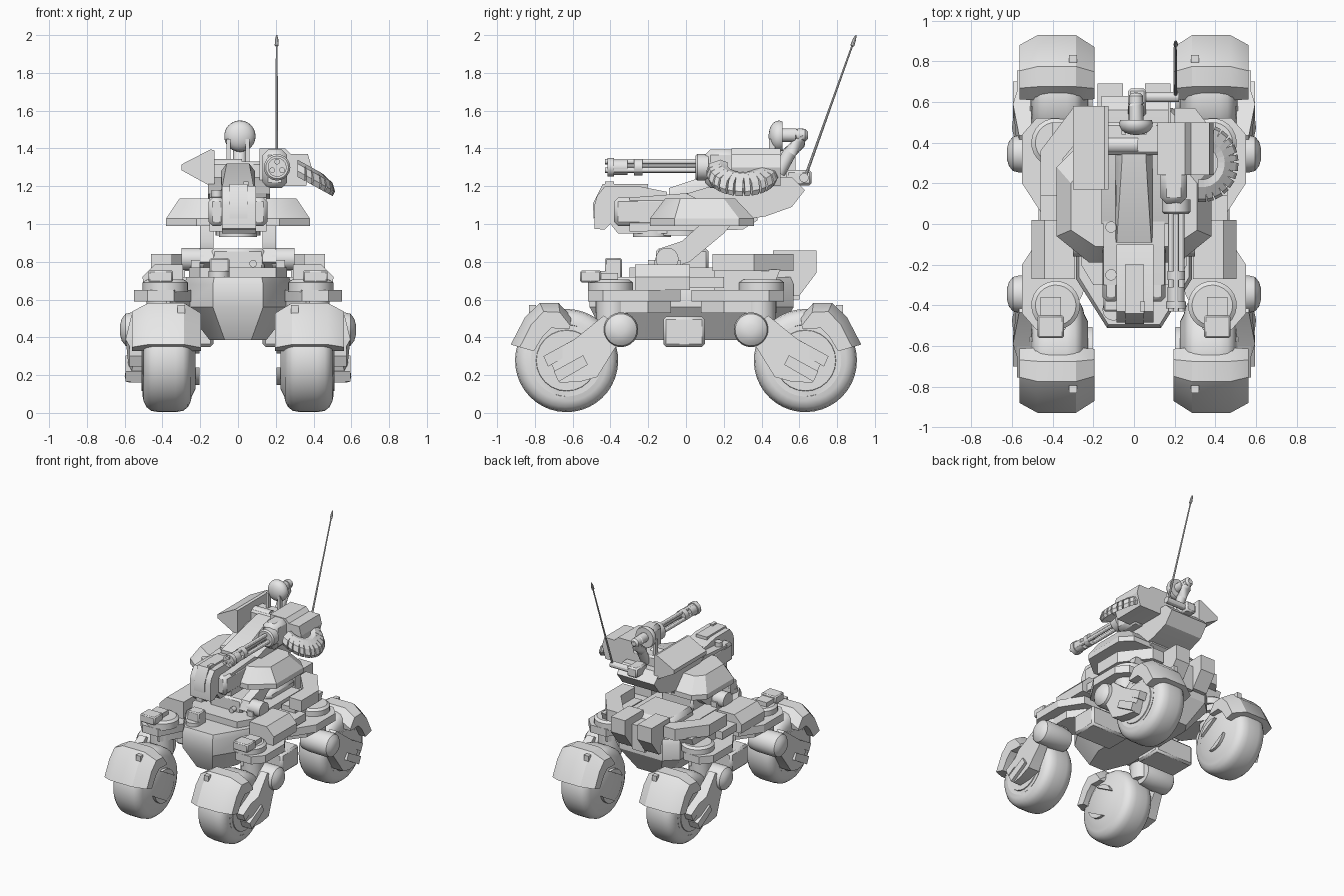
import bpy, bmesh, math
from mathutils import Vector

grey = bpy.data.materials.new("plain_grey")
grey.diffuse_color = (0.8, 0.8, 0.8, 1)


def loft(name, rings, m=(1, 1)):
    """Skin closed rings of points, cap both ends; m flips x and y."""
    bm = bmesh.new()
    vs = [[bm.verts.new((p[0] * m[0], p[1] * m[1], p[2])) for p in r] for r in rings]
    n = len(vs[0])
    for a, b in zip(vs, vs[1:]):
        for i in range(n):
            j = (i + 1) % n
            bm.faces.new((a[i], a[j], b[j], b[i]))
    bm.faces.new(vs[0])
    bm.faces.new(vs[-1])
    bmesh.ops.recalc_face_normals(bm, faces=bm.faces)
    me = bpy.data.meshes.new(name)
    bm.to_mesh(me)
    bm.free()
    me.materials.append(grey)
    ob = bpy.data.objects.new(name, me)
    bpy.context.collection.objects.link(ob)
    return ob


def prism(name, axis, pts, a, b, m=(1, 1)):
    """Extrude a flat profile along an axis from a to b."""
    put = {'x': lambda p, t: (t, p[0], p[1]), 'y': lambda p, t: (p[0], t, p[1]),
           'z': lambda p, t: (p[0], p[1], t)}[axis]
    return loft(name, [[put(p, t) for p in pts] for t in (a, b)], m)


def box(name, x, y, z, m=(1, 1), bevel=0.0):
    ob = prism(name, 'z', [(x[0], y[0]), (x[1], y[0]), (x[1], y[1]), (x[0], y[1])], z[0], z[1], m)
    if bevel:
        mod = ob.modifiers.new("bevel", 'BEVEL')
        mod.width, mod.segments = bevel, 1
    return ob


def tube(name, stations, n=20, m=(1, 1)):
    """Round part through (point, radius) stations on a path."""
    ps = [Vector(p) for p, r in stations]
    rings = []
    for i, (p, r) in enumerate(stations):
        d = (ps[min(i + 1, len(ps) - 1)] - ps[max(i - 1, 0)]).normalized()
        u = d.orthogonal() if len(ps) == 2 else d.cross((0.31, 0.17, 0.93) if abs(d.z) < .8 else (1, .2, .1))
        u.normalize()
        w = d.cross(u)
        rings.append([ps[i] + (u * math.cos(t) + w * math.sin(t)) * r
                      for t in (2 * math.pi * k / n for k in range(n))])
    return loft(name, rings, m)


# four wheel units, drawn at +x / -y and flipped
CY, CZ = -0.632, 0.277
for sx in (-1, 1):
    for sy in (-1, 1):
        m = (sx, -sy)
        prof = [(.225, .15), (.245, .19), (.25, .215), (.265, .246), (.29, .266), (.33, .273),
                (.42, .273), (.46, .266), (.485, .246), (.5, .215), (.505, .19), (.49, .18)]
        tube("tyre", [((x, CY, CZ), r) for x, r in prof], 40, m)
        tube("inner_hub", [((.228, CY, CZ), .15), ((.26, CY, CZ), .155)], 24, m)
        tube("outer_hub", [((.48, CY, CZ), .17), ((.51, CY, CZ), .16)], 24, m)
        # inner hub: two half discs either side of a slanted slot, with a bar in it
        for side in (0, math.pi):
            arc = [math.radians(-58 + k * 14.5) + math.radians(60) + side + math.radians(90) - math.radians(90)
                   for k in range(1, 8)]
            prism("hub_half", 'x', [(CY + .13 * math.cos(t), CZ + .13 * math.sin(t)) for t in arc],
                  .203, .235, m)
        # fender: cross sections at angles round the tyre
        rings = []
        for ang, ro, ri in ((16, .308, .18), (46, .318, .18), (65, .336, .19), (82, .308, .17), (96, .236, .17)):
            c, s = -math.cos(math.radians(ang)), math.sin(math.radians(ang))
            sec = [(.195, ri), (.195, ro - .06), (.285, ro), (.475, ro), (.562, ro - .05), (.562, ri)]
            rings.append([(x, CY + c * r, CZ + s * r) for x, r in sec])
        loft("fender", rings, m)
        box("fender_latch", (.28, .32), (-.83, -.795), (.5, .57), m)
        # swing arm, bulging outwards between pivot and hub
        arm = [(-.435, .515, .565), (-.59, .39, .595), (-.735, .31, .55), (-.67, .16, .57), (-.56, .165, .59),
               (-.47, .19, .6), (-.365, .36, .575), (-.31, .42, .56)]
        loft("swing_arm", [[(.505, y, z) for y, z, x in arm], [(x, y, z) for y, z, x in arm]], m)
        tube("arm_pivot", [((x, -.345, .44), r) for x, r in
                           ((.36, .08), (.42, .09), (.565, .092), (.595, .085), (.615, .06), (.625, .025))], 24, m)
        for k in (0, 1):
            oy, oz = k * .055, -k * .08
            prism("hub_clamp", 'x', [(-.755 + oy, .3 + oz), (-.6 + oy, .385 + oz), (-.575 + oy, .335 + oz),
                                     (-.73 + oy, .245 + oz)], .5, .575 + k * .02, m)
        tube("strut", [((.4, -.39, .4), .085), ((.4, -.39, .6), .085)], 20, m)
        # shoulder plates holding the strut
        prism("shoulder_plate", 'z', [(.22, -.03), (.44, -.03), (.55, -.2), (.55, -.44), (.48, -.52),
                                      (.34, -.52), (.25, -.34)], .59, .65, m)
        prism("shoulder_underplate", 'z', [(.2, -.08), (.38, -.08), (.47, -.2), (.47, -.43), (.36, -.48),
                                           (.24, -.3)], .53, .6, m)
        tube("shoulder_disc", [((.385, -.4, .64), .12), ((.385, -.4, .69), .12), ((.385, -.4, .705), .1)], 24, m)

for sx in (-1, 1):
    m = (sx, 1)
    box("front_lamp_box", (.345, .475), (-.56, -.45), (.69, .755), m, .008)
    box("lamp_arm", (.36, .46), (-.46, -.36), (.69, .74), m)
    # side pods with sloped shoulder
    prism("side_pod", 'y', [(.29, .65), (.5, .65), (.505, .72), (.44, .785), (.29, .785)], -.27, .02, m)
    box("side_foot", (.13, .47), (-.12, .1), (.35, .51), m, .015)
    box("mid_link", (.26, .46), (-.04, .2), (.66, .72), m)
    # rear guard rails
    prism("rear_guard", 'z', [(.46, .14), (.46, .36), (.3, .57), (.2, .57), (.2, .5), (.35, .32),
                              (.35, .14)], .75, .84, m)
    prism("guard_foot", 'x', [(.15, .64), (.45, .64), (.5, .76), (.15, .76)], .28, .4, m)
    prism("rear_block", 'x', [(.46, .86), (.69, .86), (.69, .74), (.6, .62), (.46, .62)], .055, .18, m)
    # neck links
    prism("neck_link", 'x', [(-.17, .8), (-.1, .76), (.02, .8), (.2, .95), (.26, 1.02),
                             (.1, 1.02), (-.02, .91), (-.14, .87)], .13, .2, m)
    tube("neck_pivot", [((.18, -.1, .815), .06), ((.3, -.1, .815), .06)], 20, m)
    box("pivot_bracket", (.2, .25), (-.17, -.03), (.7, .81), m)
    # sloped armour wings of the turret
    low = [(.12, -.19), (.22, -.19), (.38, -.06), (.38, .28), (.3, .36), (.12, .36)]
    top = [(.12, -.11), (.19, -.11), (.31, -.03), (.31, .2), (.26, .26), (.12, .26)]
    loft("armour_wing", [[(x, y, z) for x, y in r] for r, z in ((low, .99), (low, 1.03), (top, 1.135))], m)
    box("head_cheek", (.07, .155), (-.38, .1), (.99, 1.14), m, .02)
    box("sensor_post", (.04, .062), (.44, .47), (1.25, 1.45), m)

# hull: rings rising from the narrow keel
plan = [(.14, -.51), (.3, -.27), (.3, .48), (.2, .57), (-.2, .57), (-.3, .48), (-.3, -.27), (-.14, -.51)]
loft("hull", [[(x * fx, y * fy, z) for x, y in plan] for z, fx, fy in
              ((.385, .5, .82), (.56, .95, 1), (.68, .95, 1), (.72, .9, .97))])
prism("deck", 'z', [(.2, -.3), (.26, -.2), (.26, .42), (-.26, .42), (-.26, -.2), (-.2, -.3)], .71, .77)
box("neck_base", (-.14, .14), (-.16, .12), (.74, .87), bevel=.015)
box("engine_cover", (-.18, .18), (.14, .48), (.74, .83), bevel=.03)
box("rear_centre_block", (-.055, .055), (.45, .6), (.6, .8))
box("periscope_box", (-.15, -.045), (-.43, -.34), (.7, .82), bevel=.008)
tube("periscope", [((-.1, -.42, .66), .055), ((-.1, -.42, .75), .055)], 16)
tube("deck_bolt", [((.08, -.2, .79), .02), ((.08, -.16, .79), .02)], 12)

# turret head
prism("turret_body", 'x', [(-.3, .96), (-.3, 1.14), (.1, 1.17), (.34, 1.17), (.38, 1.02), (.3, .97)], -.15, .15)
prism("head_snout", 'x', [(-.485, .975), (-.485, 1.1), (-.47, 1.15), (-.43, 1.2), (-.25, 1.2),
                          (-.1, 1.17), (-.1, .95), (-.36, .95), (-.4, 1.0), (-.43, .97)], -.085, .095)
prism("snout_ridge", 'x', [(-.49, 1.03), (-.492, 1.11), (-.44, 1.213), (-.2, 1.213), (-.2, 1.1)], -.045, .05)
box("snout_latch", (.03, .055), (-.43, -.38), (1.2, 1.225))
tube("turret_ring", [((0, -.18, .93), .1), ((0, -.18, .98), .1)], 24)
tube("chin_disc", [((0, -.03, .94), .12), ((0, -.03, .98), .12)], 24)
for y in (-.015, -.25):
    tube("side_bolt", [((-.113, y, 1.1), .028), ((-.113, y, 1.18), .028)], 14)

# raised spine and rear mount
sec = lambda y, z, w: [(-.09, y, 1.1), (.09, y, 1.1), (.09, y, z - .04), (w, y, z), (-w, y, z), (-.09, y, z - .04)]
loft("spine_wedge", [sec(-.09, 1.19, .085), sec(.3, 1.32, .06), sec(.45, 1.32, .06)])
prism("rear_mount", 'x', [(.28, 1.02), (.42, 1.04), (.56, 1.09), (.63, 1.18), (.56, 1.25),
                          (.3, 1.25), (.0, 1.16)], -.16, .17)
box("cross_beam", (-.14, .2), (.34, .5), (1.22, 1.33), bevel=.015)

# left launcher pod
prism("launcher_pod", 'y', [(-.3, 1.285), (-.3, 1.315), (-.145, 1.395), (-.125, 1.39), (-.125, 1.205),
                            (-.145, 1.2)], .17, .58)
tube("launcher_axle", [((-.14, .39, 1.3), .045), ((.02, .39, 1.3), .045)], 16)

# right rotary gun
GX, GZ = .207, 1.3
prism("gun_housing", 'y', [(.115, 1.22), (.115, 1.4), (.25, 1.4), (.28, 1.37), (.37, 1.37), (.39, 1.3),
                           (.36, 1.2), (.15, 1.2)], .24, .5)
box("gun_cradle", (.13, .26), (.1, .32), (1.19, 1.395), bevel=.03)
tube("gun_collar", [((GX, y, GZ), r) for y, r in ((.05, .06), (.06, .07), (.12, .07))], 20)
for k in range(3):
    a = math.radians(90 + k * 120)
    x, z = GX + .03 * math.cos(a), GZ + .03 * math.sin(a)
    tube("gun_barrel", [((x, -.43, z), .015), ((x, .07, z), .015)], 12)
for name, a, b, r in (("muzzle_band", -.415, -.38, .05), ("muzzle_sleeve", -.38, -.31, .042),
                      ("barrel_band", -.275, -.23, .044)):
    tube(name, [((GX, a, GZ), r), ((GX, b, GZ), r)], 20)
tube("barrel_core", [((GX, -.4, GZ), .01), ((GX, .05, GZ), .01)], 10)

# curved ammunition belt, links fanned round an arc on an outward slope
for i in range(13):
    t = math.radians(78 - i * 14)
    c, s = math.cos(t), math.sin(t)

    def pt(r, w, h):
        x = .335 + r * c - w * s
        return (x, .3 + r * 1.08 * s + w * c, 1.315 - .55 * (x - .28) - .25 * (r - .12) + h)
    w = .015 if i % 2 else .02
    loft("belt_link", [[pt(.075, d, .02), pt(.11, d, .042), pt(.165, d, .035), pt(.178, d, .0),
                        pt(.165, d, -.035), pt(.085, d, -.03)] for d in (-w, w)])
belt = [math.radians(80 - i * 11) for i in range(17)]
loft("belt_core", [[(.335 + r * math.cos(t), .3 + r * 1.08 * math.sin(t),
                     1.315 - .55 * (.055 + r * math.cos(t)) + h) for r, h in
                    ((.085, .015), (.155, .015), (.155, -.025), (.085, -.02))] for t in belt])

# dome sensor on its bent stalk
tube("sensor_dome", [((.01, y, 1.465), r) for y, r in
                     ((.438, .012), (.442, .035), (.45, .055), (.462, .071), (.478, .08), (.495, .083),
                      (.51, .078))], 32)
tube("sensor_stalk", [((.01, .5, 1.47), .036), ((.01, .58, 1.47), .036), ((.01, .615, 1.465), .036),
                      ((.01, .6, 1.43), .036), ((.01, .55, 1.38), .036), ((.01, .49, 1.27), .036)], 16)
tube("stalk_cap", [((.01, .59, 1.47), .036), ((.01, .63, 1.47), .034), ((.01, .645, 1.47), .02)], 16)

# antenna
tube("antenna_bar", [((.04, .625, 1.245), .025), ((.22, .625, 1.245), .025)], 12)
box("antenna_base", (-.03, .06), (.53, .665), (1.205, 1.285), bevel=.012)
A, B = Vector((.205, .635, 1.26)), Vector((.205, .9, 2.0))
tube("antenna_rod", [(A, .008), (A.lerp(B, .5), .006), (A.lerp(B, .92), .005), (A.lerp(B, .925), .011),
                     (A.lerp(B, .97), .009), (B, .003)], 8)

# smooth the round parts, keep hard edges
for ob in bpy.data.objects:
    ob.select_set(True)
    bpy.context.view_layer.objects.active = ob
bpy.ops.object.shade_smooth_by_angle(angle=math.radians(30))
